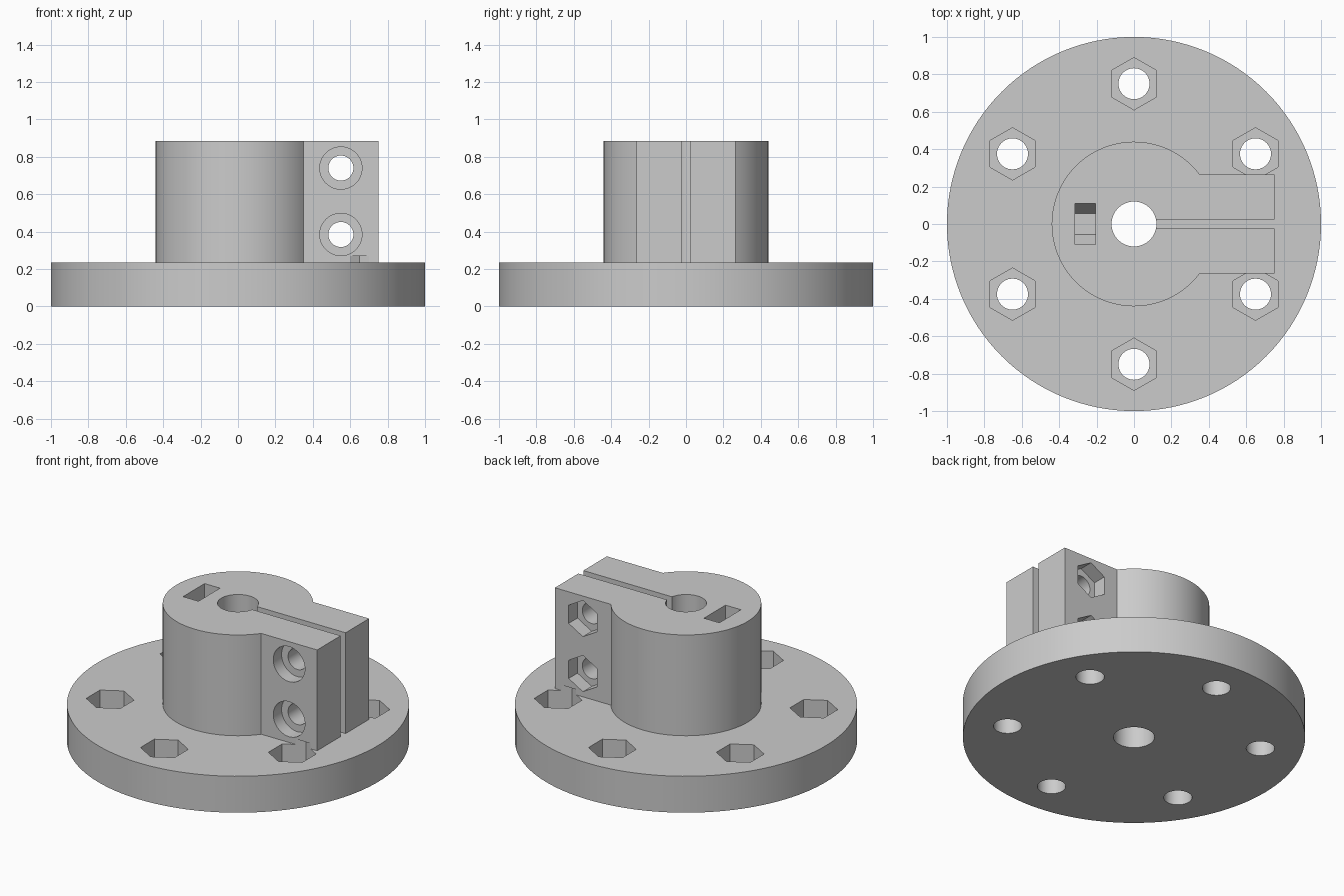
import bpy, bmesh
from math import pi, cos, sin, asin, radians
from mathutils import Matrix

cube = bpy.data.objects.get("Cube")
if cube:
    bpy.data.objects.remove(cube, do_unlink=True)

grey = bpy.data.materials.new("plain grey")
grey.use_nodes = True
colour = (0.6, 0.6, 0.6, 1)
grey.diffuse_color = colour
grey.node_tree.nodes["Principled BSDF"].inputs["Base Color"].default_value = colour

# Prism axes: upright, or lying along x or y
UP = Matrix.Identity(4)
ALONG_X = Matrix(((0, 0, 1, 0), (1, 0, 0, 0), (0, 1, 0, 0), (0, 0, 0, 1)))
ALONG_Y = Matrix(((0, 1, 0, 0), (0, 0, 1, 0), (1, 0, 0, 0), (0, 0, 0, 1)))


def ring(radius, sides, centre=(0, 0), turn=0.0):
    return [(centre[0] + radius * cos(turn + 2 * pi * i / sides),
             centre[1] + radius * sin(turn + 2 * pi * i / sides)) for i in range(sides)]


def prism(name, outline, start, end, axes=UP):
    bm = bmesh.new()
    base = bm.faces.new([bm.verts.new((u, v, start)) for u, v in outline])
    top = bmesh.ops.extrude_face_region(bm, geom=[base])["geom"]
    moved = [v for v in top if isinstance(v, bmesh.types.BMVert)]
    bmesh.ops.translate(bm, verts=moved, vec=(0, 0, end - start))
    bm.transform(axes)
    bmesh.ops.recalc_face_normals(bm, faces=bm.faces)
    mesh = bpy.data.meshes.new(name)
    bm.to_mesh(mesh)
    bm.free()
    mesh.materials.append(grey)
    obj = bpy.data.objects.new(name, mesh)
    bpy.context.collection.objects.link(obj)
    return obj


def combine(body, tool, operation="DIFFERENCE"):
    mod = body.modifiers.new(tool.name, "BOOLEAN")
    mod.operation = operation
    mod.solver = "EXACT"
    mod.object = tool
    tools.append(tool)


tools = []
FLANGE_TOP, TOP = 0.235, 0.885
HUB_R, BLOCK_X, BLOCK_Y, GAP = 0.44, 0.75, 0.265, 0.025

# Round flange
body = prism("flanged_clamp_hub", ring(1, 128), 0, FLANGE_TOP)

# Split hub with clamping block
a = asin(BLOCK_Y / HUB_R)
arc = [a + (2 * pi - 2 * a) * i / 80 for i in range(81)]
outline = [(HUB_R * cos(t), HUB_R * sin(t)) for t in arc]
outline += [(BLOCK_X, -BLOCK_Y), (BLOCK_X, -GAP), (0.05, -GAP),
            (0.05, GAP), (BLOCK_X, GAP), (BLOCK_X, BLOCK_Y)]
combine(body, prism("hub", outline, 0.1, TOP), "UNION")

# Central bore
combine(body, prism("bore", ring(0.12, 48), -0.1, 1))

# Flange bolt holes with nut pockets
for k in range(6):
    t = radians(30 + 60 * k)
    c = (0.75 * cos(t), 0.75 * sin(t))
    combine(body, prism("nut_pocket", ring(0.14, 6, c, pi / 2), 0.105, 0.27))
    combine(body, prism("bolt_hole", ring(0.083, 40, c), -0.1, 0.2))

# Clamp screw holes: round recess in front, nut pocket behind (outline is z, x)
for z in (0.385, 0.74):
    c = (z, 0.55)
    combine(body, prism("screw_hole", ring(0.067, 40, c), -0.5, 0.5, ALONG_Y))
    combine(body, prism("screw_recess", ring(0.113, 48, c), -0.5, -0.18, ALONG_Y))
    combine(body, prism("clamp_nut_pocket", ring(0.117, 6, c), 0.175, 0.5, ALONG_Y))

# Set screw hole and its captive nut slot (outline is y, z)
Z, R = 0.53, 0.11
combine(body, prism("set_screw_hole", ring(0.067, 40, (0, Z)), -0.6, 0, ALONG_X))
low = Z - R * cos(pi / 6)
nut_slot = [(-R, 1), (-R, Z), (-R / 2, low), (R / 2, low), (R, Z), (R, 1)]
combine(body, prism("nut_slot", nut_slot, -0.315, -0.205, ALONG_X))

# Bake the cuts and drop the tools
bpy.context.view_layer.update()
result = bpy.data.meshes.new_from_object(
    body.evaluated_get(bpy.context.evaluated_depsgraph_get()))
body.modifiers.clear()
body.data = result
result.name = body.name
for tool in tools:
    bpy.data.objects.remove(tool, do_unlink=True)

bpy.ops.object.select_all(action="DESELECT")
body.select_set(True)
bpy.context.view_layer.objects.active = body
bpy.ops.object.shade_smooth_by_angle(angle=radians(25))
